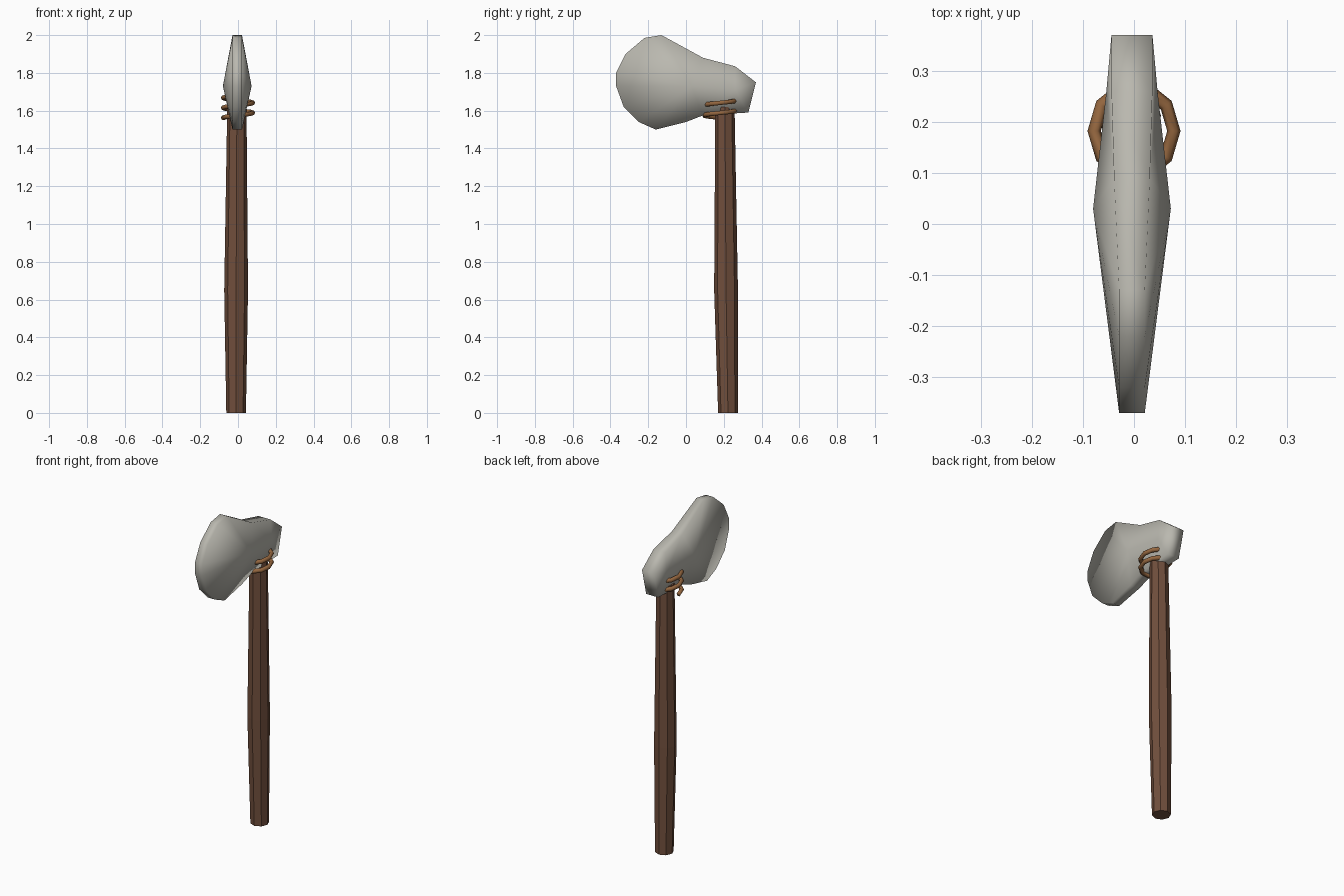
import bpy
import bmesh
from math import cos, sin, tau

default_cube = bpy.data.objects.get("Cube")
if default_cube:
    bpy.data.objects.remove(default_cube, do_unlink=True)


def make_material(name, rgb):
    mat = bpy.data.materials.new(name)
    mat.use_nodes = True
    mat.diffuse_color = (*rgb, 1)
    bsdf = mat.node_tree.nodes["Principled BSDF"]
    bsdf.inputs["Base Color"].default_value = (*rgb, 1)
    bsdf.inputs["Roughness"].default_value = 0.9
    return mat


def add_mesh(name, bm, mat, smooth):
    bmesh.ops.recalc_face_normals(bm, faces=bm.faces)
    for face in bm.faces:
        face.smooth = smooth
    mesh = bpy.data.meshes.new(name)
    bm.to_mesh(mesh)
    bm.free()
    mesh.materials.append(mat)
    obj = bpy.data.objects.new(name, mesh)
    bpy.context.collection.objects.link(obj)
    return obj


def bridge(bm, a, b):
    """Join two closed loops of vertices with quads."""
    n = len(a)
    for i in range(n):
        j = (i + 1) % n
        bm.faces.new((a[i], a[j], b[j], b[i]))


stone = make_material("pale stone", (0.49, 0.48, 0.43))
wood = make_material("dark wood", (0.165, 0.078, 0.046))
cord = make_material("leather cord", (0.30, 0.135, 0.05))

# Stone head: a thin rim around the outline, swelling to a ridge on each cheek
outline = [
    (0.09, 1.88), (-0.13, 2.0), (-0.22, 1.985), (-0.32, 1.9), (-0.37, 1.8),
    (-0.37, 1.73), (-0.33, 1.62), (-0.25, 1.54), (-0.16, 1.5), (0.0, 1.54),
    (0.09, 1.575), (0.33, 1.59), (0.37, 1.75), (0.26, 1.835),
]
HEAD_X = -0.004


def rim_half(y):
    return min(0.04, 0.025 + 0.045 * max(0, y + 0.13))


bm = bmesh.new()
rims = []
for side in (-1, 1):
    rim = [bm.verts.new((HEAD_X + side * rim_half(y), y, z)) for y, z in outline]
    cheek = bm.verts.new((HEAD_X + side * 0.076, 0.03, 1.73))
    neck = bm.verts.new((HEAD_X + side * 0.05, 0.26, 1.71))
    for i in range(10):
        bm.faces.new((rim[i], rim[i + 1], cheek))
    for i in range(10, 13):
        bm.faces.new((rim[i], rim[i + 1], neck))
    bm.faces.new((rim[13], rim[0], neck))
    bm.faces.new((rim[0], cheek, neck))
    bm.faces.new((rim[10], neck, cheek))
    rims.append(rim)
bridge(bm, *rims)
add_mesh("stone_head", bm, stone, True)

# Wooden handle: eight sides, slightly swollen below the middle
sections = [  # height, centre x, centre y, radius
    (0.0, -0.01, 0.222, 0.052),
    (0.65, -0.01, 0.212, 0.063),
    (1.62, -0.006, 0.206, 0.051),
]
bm = bmesh.new()
rings = []
for z, cx, cy, r in sections:
    angles = [tau * i / 8 for i in range(8)]
    rings.append([bm.verts.new((cx + r * cos(a), cy + r * sin(a), z)) for a in angles])
for low, high in zip(rings, rings[1:]):
    bridge(bm, low, high)
bm.faces.new(rings[0])
bm.faces.new(rings[-1])
add_mesh("handle", bm, wood, False)

# Cord binding: a faceted helix swept with a round section
STEPS, TURNS, SIDES = 10, 2.2, 6
COIL_R, TUBE_R, PITCH = 0.078, 0.013, 0.053
bm = bmesh.new()
rings = []
for k in range(int(STEPS * TURNS) + 1):
    t = k / STEPS
    a = tau * (t + 0.5)
    ring = []
    for s in range(SIDES):
        b = tau * s / SIDES
        r = COIL_R + TUBE_R * cos(b)
        z = 1.562 + PITCH * t + TUBE_R * sin(b)
        ring.append(bm.verts.new((r * cos(a), 0.182 + r * sin(a) * 1.1, z)))
    rings.append(ring)
for first, second in zip(rings, rings[1:]):
    bridge(bm, first, second)
bm.faces.new(rings[0])
bm.faces.new(rings[-1])
add_mesh("cord_binding", bm, cord, True)
